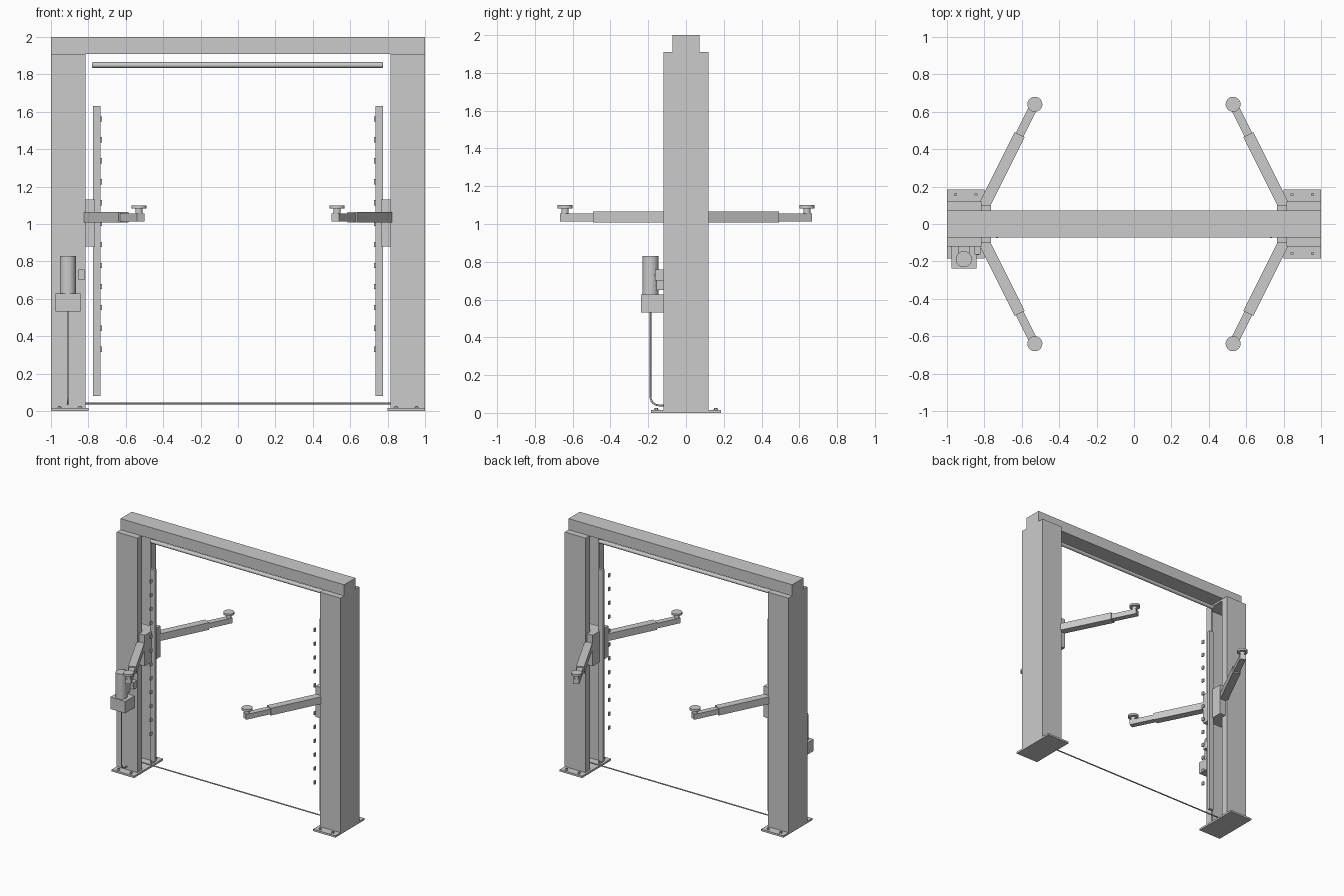
import bpy, bmesh, math
from mathutils import Vector

if "Cube" in bpy.data.objects:
    bpy.data.objects.remove(bpy.data.objects["Cube"])


def finish(name, bm, smooth=False):
    bmesh.ops.recalc_face_normals(bm, faces=bm.faces)
    me = bpy.data.meshes.new(name)
    bm.to_mesh(me)
    bm.free()
    ob = bpy.data.objects.new(name, me)
    bpy.context.collection.objects.link(ob)
    if smooth:
        bpy.ops.object.select_all(action='DESELECT')
        ob.select_set(True)
        bpy.context.view_layer.objects.active = ob
        bpy.ops.object.shade_smooth_by_angle(angle=math.radians(35))
    return ob


def box(name, x, y, z, bevel=0.0):
    """Box from (min, max) ranges; ranges may be given in either order."""
    bm = bmesh.new()
    bmesh.ops.create_cube(bm, size=1)
    for v in bm.verts:
        v.co = [(r[0] + r[1]) / 2 + c * abs(r[1] - r[0]) for c, r in zip(v.co, (x, y, z))]
    ob = finish(name, bm)
    if bevel:
        m = ob.modifiers.new("bevel", 'BEVEL')
        m.width = bevel
        m.segments = 2
    return ob


def cyl(name, a, b, r, n=32):
    """Cylinder between two points."""
    a, b = Vector(a), Vector(b)
    bm = bmesh.new()
    bmesh.ops.create_cone(bm, cap_ends=True, segments=n, radius1=r, radius2=r, depth=(b - a).length)
    bmesh.ops.rotate(bm, verts=bm.verts, matrix=(b - a).to_track_quat('Z', 'Y').to_matrix())
    bmesh.ops.translate(bm, verts=bm.verts, vec=(a + b) / 2)
    return finish(name, bm, n > 8)


def extrude(name, pts, z0, z1):
    bm = bmesh.new()
    f = bm.faces.new([bm.verts.new((x, y, z0)) for x, y in pts])
    g = bmesh.ops.extrude_face_region(bm, geom=[f])
    bmesh.ops.translate(bm, vec=(0, 0, z1 - z0),
                        verts=[v for v in g['geom'] if isinstance(v, bmesh.types.BMVert)])
    return finish(name, bm)


def beam(name, start, d, l0, l1, w, z0, z1):
    """Horizontal bar running along direction d from distance l0 to l1."""
    n = Vector((-d.y, d.x)) * w / 2
    p, q = start + d * l0, start + d * l1
    return extrude(name, [p + n, p - n, q - n, q + n], z0, z1)


for s, side in ((-1, "left"), (1, "right")):
    # Base plate with anchor bolts
    box(side + "_base_plate", (s * 0.80, s), (-0.185, 0.185), (0, 0.015))
    for bx in (0.845, 0.955):
        for by in (-0.157, 0.157):
            cyl(side + "_anchor_washer", (s * bx, by, 0.014), (s * bx, by, 0.018), 0.013, 16)
            cyl(side + "_anchor_bolt", (s * bx, by, 0.017), (s * bx, by, 0.027), 0.009, 6)

    # C-section column, open towards the middle
    t, lip = 0.012, 0.062
    c = [(1, -0.12), (1, 0.12), (0.815, 0.12), (0.815, lip), (0.815 + t, lip),
         (0.815 + t, 0.12 - t), (1 - t, 0.12 - t), (1 - t, t - 0.12),
         (0.815 + t, t - 0.12), (0.815 + t, -lip), (0.815, -lip), (0.815, -0.12)]
    extrude(side + "_column", [(s * x, y) for x, y in c], 0.012, 1.90)
    box(side + "_column_cap", (s * 0.815, s), (-0.12, 0.12), (1.895, 1.91))

    # Carriage and its slider inside the column
    box(side + "_carriage", (s * 0.765, s * 0.82), (-0.10, 0.10), (0.88, 1.13))
    box(side + "_carriage_slider", (s * 0.815, s * 0.94), (-0.058, 0.058), (0.88, 1.13))

    # Lock rail and its teeth
    box(side + "_lock_rail", (s * 0.735, s * 0.775), (-0.012, 0.012), (0.08, 1.63))
    for i in range(12):
        z = 0.33 + i * 0.112
        box(side + "_lock_tooth", (s * 0.728, s * 0.738), (-0.075, -0.055), (z - 0.014, z + 0.014))

    # Telescopic swing arms with lifting pads
    for k, end in ((-1, "front"), (1, "rear")):
        nm = f"{side}_{end}_"
        start = Vector((s * 0.808, k * 0.085))
        pad = Vector((s * 0.53, k * 0.64))
        d = (pad - start).normalized()
        L = (pad - start).length
        beam(nm + "outer_arm", start, d, 0, 0.44, 0.06, 1.007, 1.065)
        beam(nm + "inner_arm", start, d, 0.40, L + 0.02, 0.045, 1.014, 1.056)
        cyl(nm + "pad_stem", (*pad, 1.05), (*pad, 1.087), 0.019, 24)
        cyl(nm + "pad", (*pad, 1.083), (*pad, 1.1), 0.04)

# Overhead beam and safety bar
box("overhead_beam", (-1, 1), (-0.072, 0.072), (1.91, 2.0))
bar = cyl("overhead_safety_bar", (-0.78, 0, 1.85), (0.775, 0, 1.85), 0.015, 24)
m = bar.modifiers.new("bevel", 'BEVEL')
m.width, m.segments, m.limit_method = 0.004, 2, 'ANGLE'

# Power unit on the left column
box("power_unit_tank", (-0.975, -0.842), (-0.238, -0.12), (0.532, 0.628))
cyl("power_unit_motor", (-0.91, -0.188, 0.62), (-0.91, -0.188, 0.83), 0.043)
box("power_unit_bracket", (-0.94, -0.88), (-0.16, -0.12), (0.65, 0.74))
box("switch_box", (-0.852, -0.82), (-0.163, -0.12), (0.70, 0.758))
cyl("switch_button", (-0.836, -0.162, 0.729), (-0.836, -0.167, 0.729), 0.006, 16)

# Hose down from the power unit, through the column and across the floor
pts = [(-0.91, -0.188, 0.54), (-0.91, -0.188, 0.085)]
for i in range(1, 7):
    a = math.radians(15 * i)
    pts.append((-0.91, -0.143 - 0.045 * math.cos(a), 0.085 - 0.045 * math.sin(a)))
pts += [(-0.91, -0.03, 0.04), (-0.902, -0.01, 0.04), (-0.88, 0, 0.04), (0.9, 0, 0.04)]
cu = bpy.data.curves.new("hydraulic_hose", 'CURVE')
cu.dimensions = '3D'
cu.bevel_depth = 0.005
cu.bevel_resolution = 2
cu.use_fill_caps = True
sp = cu.splines.new('POLY')
sp.points.add(len(pts) - 1)
for p, co in zip(sp.points, pts):
    p.co = (*co, 1)
bpy.context.collection.objects.link(bpy.data.objects.new("hydraulic_hose", cu))
